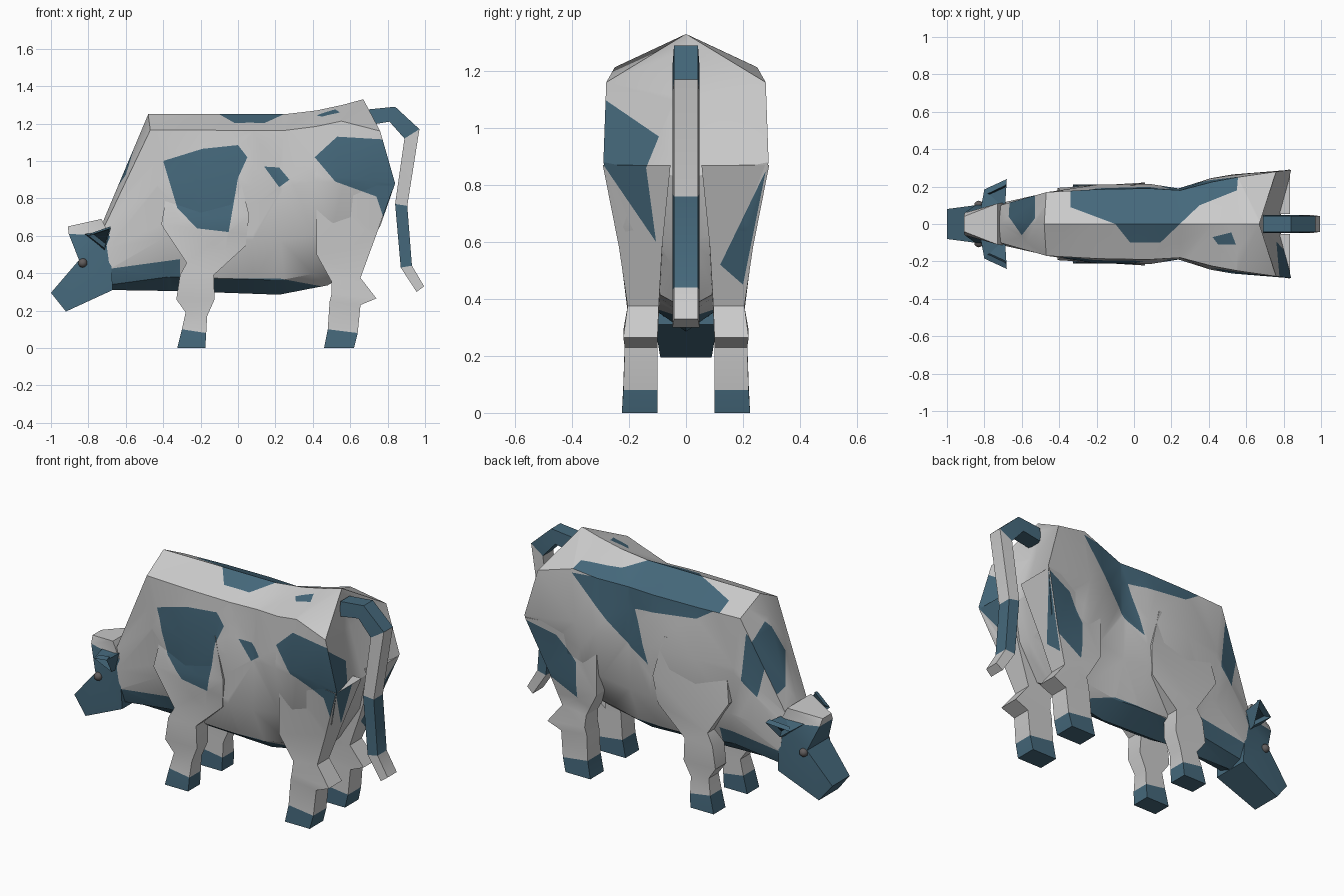
import bpy, bmesh
from mathutils import Vector

if "Cube" in bpy.data.objects:
    bpy.data.objects.remove(bpy.data.objects["Cube"])


def material(name, rgb):
    m = bpy.data.materials.new(name)
    m.diffuse_color = (*rgb, 1)
    m.use_nodes = True
    m.node_tree.nodes["Principled BSDF"].inputs["Base Color"].default_value = m.diffuse_color
    return m


PALE = material("pale_hide", (0.8, 0.8, 0.8))
DARK = material("dark_hide", (0.06, 0.14, 0.2))
EYE = material("eye_grey", (0.12, 0.11, 0.11))
INNER = material("ear_inside", (0.015, 0.035, 0.05))


def loft(rings, dark=(), cap_mats=(0, 0)):
    """Skin a row of rings; segments listed in dark get the dark hide."""
    bm = bmesh.new()
    rows = [[bm.verts.new(p) for p in r] for r in rings]
    n = len(rows[0])
    for k, (a, b) in enumerate(zip(rows, rows[1:])):
        for i in range(n):
            j = (i + 1) % n
            f = bm.faces.new((a[i], a[j], b[j], b[i]))
            f.material_index = int(k in dark)
    for row, m in zip((rows[0], rows[-1]), cap_mats):
        bm.faces.new(row).material_index = m
    bmesh.ops.recalc_face_normals(bm, faces=bm.faces[:])
    bmesh.ops.triangulate(bm, faces=bm.faces[:])
    return bm


def inside(poly, u, v):
    hit = False
    for (a, b), (c, d) in zip(poly, poly[1:] + poly[:1]):
        if (b > v) != (d > v) and u < (c - a) * (v - b) / (d - b) + a:
            hit = not hit
    return hit


def paint(bm, poly, axes, test):
    """Cut a polygon outline into the surface and darken the faces within it."""
    u, v = axes
    for p, q in zip(poly, poly[1:] + poly[:1]):
        faces = [f for f in bm.faces if test(f) and all(
            min(w.co[a] for w in f.verts) <= max(p[i], q[i]) and
            max(w.co[a] for w in f.verts) >= min(p[i], q[i]) for i, a in enumerate(axes))]
        co, no = Vector((0, 0, 0)), Vector((0, 0, 0))
        co[u], co[v] = p
        no[u], no[v] = q[1] - p[1], p[0] - q[0]
        geom = faces + list({e for f in faces for e in f.edges}) + list({w for f in faces for w in f.verts})
        if faces:
            bmesh.ops.bisect_plane(bm, geom=geom, dist=1e-4, plane_co=co, plane_no=no.normalized())
    bm.normal_update()
    for f in bm.faces:
        c = f.calc_center_median()
        if test(f) and inside(poly, c[u], c[v]):
            f.material_index = 1


def finish(bm, name, mats=(PALE, DARK), angle=0.5):
    me = bpy.data.meshes.new(name)
    bm.to_mesh(me)
    bm.free()
    for m in mats:
        me.materials.append(m)
    ob = bpy.data.objects.new(name, me)
    bpy.context.collection.objects.link(ob)
    bpy.ops.object.select_all(action='DESELECT')
    ob.select_set(True)
    bpy.context.view_layer.objects.active = ob
    bpy.ops.object.shade_smooth_by_angle(angle=angle)


# Hide patches on the near flank, far flank (x, z), rump (y, z) and back (x, y)
NEAR = [[(-.4, 1), (-.19, 1.065), (0, 1.085), (.05, 1.02), (0, .91), (-.05, .62), (-.22, .64), (-.325, .75)],
        [(.14, .97), (.22, .965), (.275, .9), (.22, .86)],
        [(.41, 1.02), (.53, 1.13), (.78, 1.115), (.86, .88), (.78, .69), (.74, .81), (.52, .89)]]
FAR = [[(.56, 1.19), (.35, .95), (.22, .82), (.1, .76), (.2, 1.05), (-.2, 1.1), (-.34, 1.19)],
       [(.84, .86), (.66, .8), (.55, .66), (.55, .45), (.74, .55)],
       [(-.62, .98), (-.5, 1.08), (-.47, .8), (-.56, .72)]]
RUMP = [[(-.3, 1.11), (-.095, .97), (-.14, .86), (-.105, .6), (-.31, .9)],
        [(.28, .85), (.12, .52), (.2, .45)]]
BACK = [[(-.34, .3), (-.34, .09), (-.1, 0), (-.02, -.1), (.14, -.1), (.35, .1), (.55, .18), (.56, .3)],
        [(.42, -.07), (.52, -.045), (.545, -.11), (.45, -.11)]]
NECK = [(-.67, .04), (-.6, -.06), (-.53, .03), (-.53, .2), (-.66, .2)]
BELLY = [[(-.75, .415), (-.31, .475), (-.31, .2), (-.75, .2)],
         [(-.32, .37), (.22, .372), (.5, .32), (.5, .2), (-.32, .2)]]


def paint_sides(bm, sides):
    for s in sides:
        for poly in (NEAR if s < 0 else FAR):
            paint(bm, poly, (0, 2), lambda f: f.normal.y * s > .3)
    for poly in RUMP:
        paint(bm, poly, (1, 2), lambda f: f.normal.x > .3 and f.calc_center_median().x > .6)


def section(top, bottom, widths):
    """Half a body section: points spaced from spine to belly with given half widths."""
    a, b = Vector((top[0], 0, top[1])), Vector((bottom[0], 0, bottom[1]))
    return [a.lerp(b, t) + Vector((0, w, 0))
            for t, w in zip((0, .09, .4, .7, .92, 1), (0, *widths, 0))]


# Body: sections from neck to haunch, then the rump corner and its hollow
half = [section(*s) for s in (
    ((-.72, .68), (-.67, .31), (.1, .115, .11, .08)),
    ((-.48, 1.25), (-.36, .305), (.17, .175, .16, .09)),
    ((-.2, 1.25), (-.2, .3), (.185, .21, .19, .12)),
    ((.08, 1.25), (.08, .29), (.19, .215, .205, .12)),
    ((.25, 1.25), (.22, .285), (.18, .19, .19, .11)),
    ((.42, 1.27), (.4, .32), (.225, .245, .2, .1)),
    ((.56, 1.3), (.48, .335), (.25, .265, .22, .1)))]
half.append([(.67, 0, 1.33), (.76, .28, 1.16), (.84, .29, .88), (.76, .22, .65), (.6, .1, .42), (.52, 0, .36)])
half.append([(x - .2 * y, .1 * y, z - .05) for x, y, z in half[-1]])
body = loft([h + [(x, -y, z) for x, y, z in h[-2:0:-1]] for h in half])
paint_sides(body, (-1, 1))
for poly in BACK:
    paint(body, poly, (0, 1), lambda f: f.normal.z > .6)
paint(body, NECK, (0, 1), lambda f: f.normal.x < -.5 and f.normal.z > .2)
for poly in BELLY:
    paint(body, poly, (0, 2), lambda f: True)
finish(body, "body")

# Legs: front x, z, back x, z and outer y of each section, hoof upward
LEGS = {
    "front_leg": [(-.325, 0, -.175, 0, .21), (-.3, .1, -.17, .08, .205), (-.28, .19, -.165, .17, .19),
                  (-.33, .26, -.125, .26, .2), (-.31, .39, -.13, .39, .2), (-.275, .455, .04, .545, .2),
                  (-.41, .66, .06, .71, .222), (-.36, .95, 0, .95, .21)],
    "hind_leg": [(.46, 0, .62, 0, .225), (.48, .1, .64, .08, .22), (.49, .25, .655, .23, .215),
                 (.5, .29, .74, .265, .22), (.5, .355, .655, .375, .205), (.42, .5, .73, .58, .235),
                 (.42, .87, .835, .87, .292)]}
for name, rows in LEGS.items():
    for side, s in (("near", -1), ("far", 1)):
        rings = []
        for a, b, c, d, y in rows:
            front_y = y * (1 - .5 * max(0, b - .4))
            inner = .1 - .08 * max(0, b - .3)
            rings.append([(a, s * inner, b), (a, s * front_y, b), (c, s * y, d), (c, s * inner, d)])
        leg = loft(rings, dark=(0,), cap_mats=(1, 0))
        paint_sides(leg, (s,))
        finish(leg, f"{name}_{side}")


def strip(rows, **kw):
    """Loft four-sided sections given as x, z, half width on two opposite edges."""
    return loft([[(a, -c, b), (a, c, b), (d, f, e), (d, -f, e)] for a, b, c, d, e, f in rows], **kw)


# Head with pale poll
head = strip([(-1, .295, .08, -.92, .195, .09), (-.85, .47, .1, -.67, .31, .11),
              (-.905, .61, .06, -.685, .6, .115), (-.91, .65, .04, -.73, .69, .11)],
             dark=(0, 1), cap_mats=(1, 0))
finish(head, "head")

# Tail: inner and outer edge of each bend
bends = [(.69, 1.19, .69, 1.275), (.81, 1.21, .84, 1.29), (.89, 1.12, .97, 1.17),
         (.84, .77, .905, .76), (.87, .43, .93, .44), (.955, .3, .995, .33)]
tail = strip([(a, b, .048, c, d, .042) for a, b, c, d in bends], dark=(0, 1, 3), cap_mats=(1, 0))
finish(tail, "tail")

# Ears with a recessed inside, and eyes
for side, s in (("near", -1), ("far", 1)):
    ear = loft([[(-.82, s * .08, .61), (-.69, s * .08, .63), (-.72, s * .08, .52)],
                [(-.80, s * .185, .6), (-.68, s * .24, .64), (-.71, s * .15, .53)]])
    face = max(ear.faces, key=lambda f: s * f.calc_center_median().y)
    bmesh.ops.inset_individual(ear, faces=[face], thickness=.014, depth=-.03)
    face.material_index = 1
    finish(ear, f"ear_{side}", (DARK, INNER), 0.2)
    eye = bmesh.new()
    bmesh.ops.create_icosphere(eye, subdivisions=2, radius=.025)
    bmesh.ops.translate(eye, verts=eye.verts[:], vec=(-.83, s * .1, .455))
    finish(eye, f"eye_{side}", (EYE,), 0.7)
